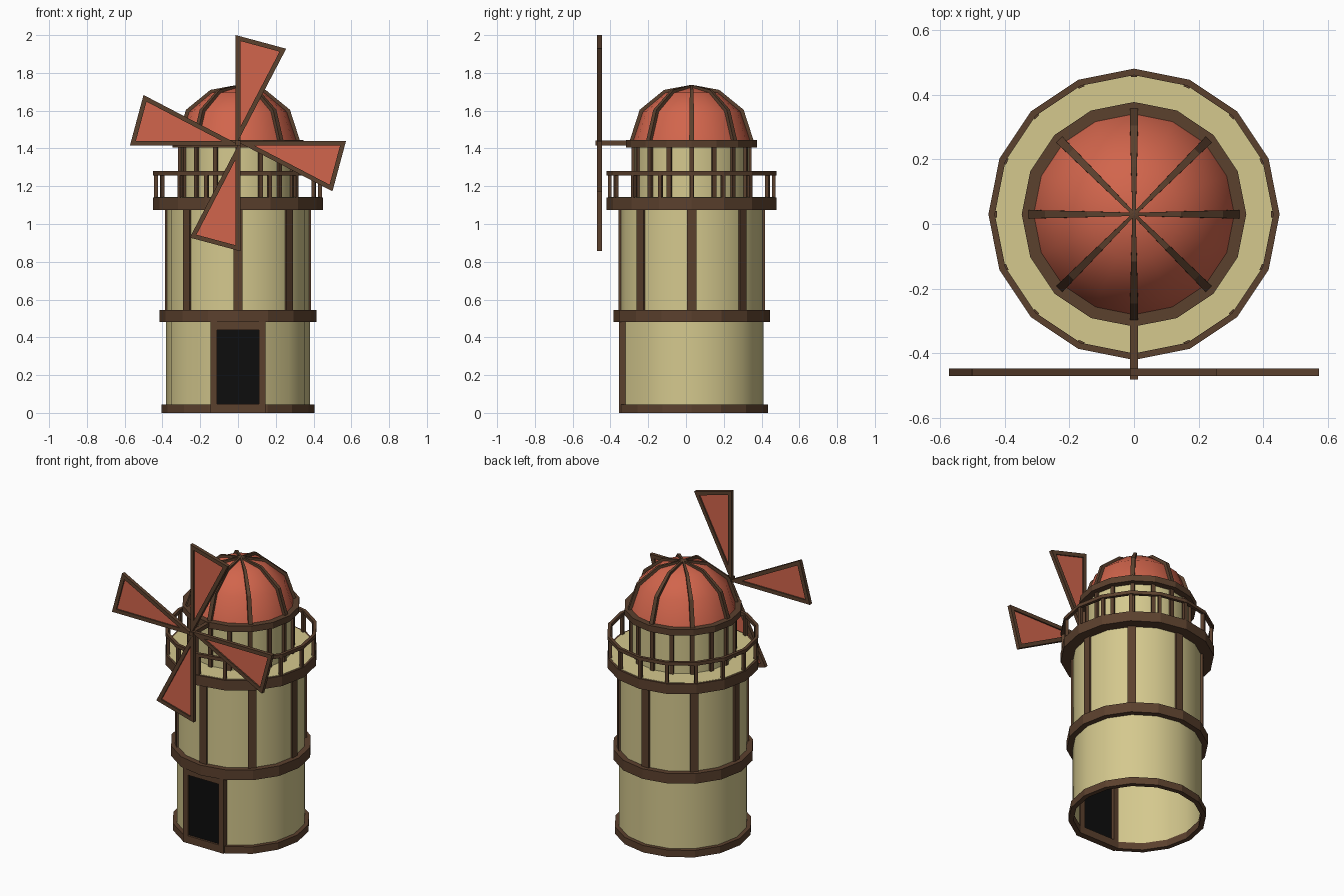
import bpy, bmesh, math
from mathutils import Vector, Matrix

if "Cube" in bpy.data.objects:
    bpy.data.objects.remove(bpy.data.objects["Cube"])

CY = 0.03            # tower axis in y
N = 16
FRONT = -math.pi / 2


def mat(name, rgb):
    m = bpy.data.materials.new(name)
    m.diffuse_color = (*rgb, 1)
    m.use_nodes = True
    m.node_tree.nodes["Principled BSDF"].inputs["Base Color"].default_value = m.diffuse_color
    return m


CREAM = mat("cream_plaster", (0.66, 0.58, 0.27))
BROWN = mat("brown_wood", (0.105, 0.052, 0.027))
RED = mat("red_cloth", (0.64, 0.13, 0.072))
BLACK = mat("black_opening", (0.004, 0.004, 0.004))


def finish(bm, name, material, smooth=False, normals=True):
    if normals:
        bmesh.ops.recalc_face_normals(bm, faces=bm.faces)
    me = bpy.data.meshes.new(name)
    bm.to_mesh(me)
    bm.free()
    me.materials.append(material)
    ob = bpy.data.objects.new(name, me)
    bpy.context.collection.objects.link(ob)
    if smooth:
        bpy.ops.object.select_all(action='DESELECT')
        ob.select_set(True)
        bpy.context.view_layer.objects.active = ob
        bpy.ops.object.shade_smooth_by_angle(angle=math.radians(45))
    return ob


def lathe(name, profile, material, closed=False, smooth=False, flat_front=False, gap=False):
    """Spin (radius, z) points round the tower axis."""
    bm = bmesh.new()
    angles = [FRONT + 2 * math.pi * i / N for i in range(N)]
    if flat_front:
        angles = angles[1:]          # leave out the front corner at the door
    rows = [[bm.verts.new((r * math.cos(a), CY + r * math.sin(a), z)) for r, z in profile]
            for a in angles]
    n, k = len(rows), len(profile)
    for i in range(n - 1 if gap else n):
        a, b = rows[i], rows[(i + 1) % n]
        for j in range(k if closed else k - 1):
            j2 = (j + 1) % k
            bm.faces.new((a[j], b[j], b[j2], a[j2]))
    bmesh.ops.remove_doubles(bm, verts=bm.verts, dist=1e-5)
    # open shells are already wound outwards
    return finish(bm, name, material, smooth, normals=closed)


def ring(name, r0, r1, z0, z1, **kw):
    return lathe(name, [(r0, z0), (r1, z0), (r1, z1), (r0, z1)], BROWN, closed=True, **kw)


def add_box(bm, lo, hi, matrix=Matrix()):
    lo, hi = Vector(lo), Vector(hi)
    m = matrix @ Matrix.Translation((lo + hi) / 2) @ Matrix.Diagonal((*(hi - lo), 1))
    bmesh.ops.create_cube(bm, size=1, matrix=m)


def spin_matrix(i, count):
    return Matrix.Translation((0, CY, 0)) @ Matrix.Rotation(FRONT + 2 * math.pi * i / count, 4, 'Z')


def posts(name, count, r0, r1, width, z0, z1):
    bm = bmesh.new()
    for i in range(count):
        add_box(bm, (r0, -width / 2, z0), (r1, width / 2, z1), spin_matrix(i, count))
    finish(bm, name, BROWN)


# Plaster walls and balcony floor
lathe("lower_wall", [(0.38, 0.0), (0.38, 0.5)], CREAM, smooth=True, flat_front=True, gap=True)
lathe("middle_wall", [(0.38, 0.49), (0.38, 1.1)], CREAM, smooth=True)
lathe("balcony_floor", [(0.437, 1.12), (0.437, 1.142), (0, 1.142)], CREAM)
lathe("upper_wall", [(0.305, 1.13), (0.305, 1.41)], CREAM, smooth=True)

# Wooden rings
ring("base_ring", 0.375, 0.405, 0.0, 0.045, flat_front=True)
ring("middle_ring", 0.37, 0.415, 0.48, 0.545)
ring("balcony_ring", 0.37, 0.45, 1.075, 1.14)
ring("balcony_rail", 0.43, 0.45, 1.258, 1.28)
ring("dome_ring", 0.29, 0.347, 1.405, 1.445)

# Wooden posts
posts("middle_posts", 8, 0.36, 0.387, 0.05, 0.53, 1.09)
posts("upper_posts", 16, 0.295, 0.318, 0.024, 1.13, 1.415)
posts("rail_posts", 16, 0.424, 0.444, 0.02, 1.13, 1.27)

# Door frame and opening
bm = bmesh.new()
for s in (-1, 1):
    add_box(bm, (min(s * 0.11, s * 0.146), -0.355, 0), (max(s * 0.11, s * 0.146), -0.315, 0.49))
add_box(bm, (-0.11, -0.355, 0.44), (0.11, -0.315, 0.49))
add_box(bm, (-0.11, -0.355, 0.0), (0.11, -0.315, 0.048))
finish(bm, "door_frame", BROWN)
bm = bmesh.new()
add_box(bm, (-0.112, -0.342, 0.04), (0.112, -0.334, 0.445))
finish(bm, "door_opening", BLACK)

# Dome and its tapering ribs
DOME = [(0.315, 1.43), (0.26, 1.595), (0.14, 1.695), (0, 1.725)]
lathe("dome", DOME, RED, smooth=True)
bm = bmesh.new()
RIB = [(0.33, 1.435, 0.013), (0.275, 1.605, 0.012), (0.146, 1.71, 0.009), (0, 1.737, 0.005)]
for i in range(8):
    m = spin_matrix(i, 8)
    rows = []
    for (r, z, w), (ri, zi) in zip(RIB, DOME):
        ri, zi = max(ri - 0.01, 0), zi - 0.01
        rows.append([bm.verts.new(m @ Vector(p)) for p in
                     ((r, -w, z), (r, w, z), (ri, w, zi), (ri, -w, zi))])
    for a, b in zip(rows, rows[1:]):
        for j in range(4):
            bm.faces.new((a[j], a[(j + 1) % 4], b[(j + 1) % 4], b[j]))
    bm.faces.new(rows[0])
    bm.faces.new(rows[-1])
finish(bm, "dome_ribs", BROWN)

# Axle
HUB_Z = 1.428
bm = bmesh.new()
add_box(bm, (-0.013, -0.48, HUB_Z - 0.013), (0.013, -0.27, HUB_Z + 0.013))
finish(bm, "axle", BROWN)

# Four sails: triangular frames with cloth panels
outer = [Vector(p) for p in ((-0.012, -0.012), (-0.012, 0.572), (0.255, 0.5))]
sides = [(outer[(i + 1) % 3] - outer[(i + 2) % 3]).length for i in range(3)]
centre = sum((p * s for p, s in zip(outer, sides)), Vector((0, 0))) / sum(sides)
inradius = centre.x - outer[0].x
inner = [centre + (p - centre) * (1 - 0.024 / inradius) for p in outer]

frame, cloth = bmesh.new(), bmesh.new()
for q in range(4):
    m = Matrix.Translation((0, 0, HUB_Z)) @ Matrix.Rotation(q * math.pi / 2, 4, 'Y')

    def loop(bm, pts, y):
        return [bm.verts.new(m @ Vector((p.x, y, p.y))) for p in pts]

    of, inf = loop(frame, outer, -0.47), loop(frame, inner, -0.47)
    ob, inb = loop(frame, outer, -0.446), loop(frame, inner, -0.446)
    cf, cb = loop(cloth, inner, -0.461), loop(cloth, inner, -0.455)
    for j in range(3):
        k = (j + 1) % 3
        for a, b in ((of, inf), (inf, inb), (inb, ob), (ob, of)):
            frame.faces.new((a[j], a[k], b[k], b[j]))
        cloth.faces.new((cf[j], cf[k], cb[k], cb[j]))
    cloth.faces.new(cf)
    cloth.faces.new(cb)
finish(frame, "sail_frames", BROWN)
finish(cloth, "sail_cloth", RED)
